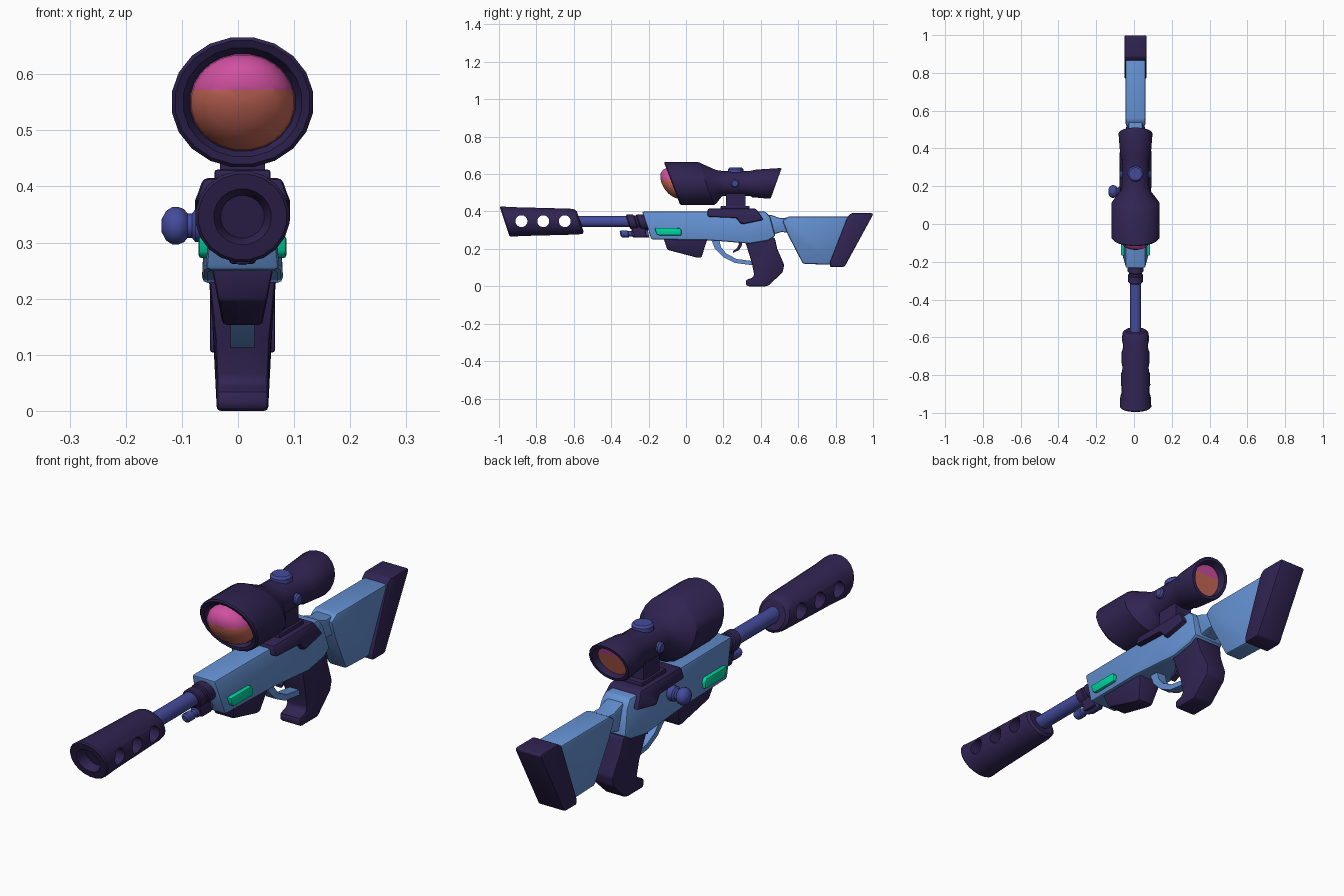
import bpy, bmesh, math
from mathutils import Matrix, Vector

if "Cube" in bpy.data.objects:
    bpy.data.objects.remove(bpy.data.objects["Cube"])

CX = 0.008  # centre line of the rifle; the bolt handle sits on the -x side


def mat(name, rgb):
    m = bpy.data.materials.new(name)
    lin = [((c / 255 + 0.055) / 1.055) ** 2.4 if c > 10 else c / 255 / 12.92 for c in rgb]
    m.diffuse_color = (*lin, 1)
    m.use_nodes = True
    m.node_tree.nodes["Principled BSDF"].inputs["Base Color"].default_value = m.diffuse_color
    return m


DARK = mat("dark purple", (48, 36, 82))
BLUE = mat("light blue", (100, 145, 210))
INDIGO = mat("indigo", (68, 75, 156))
GREEN = mat("green", (0, 212, 160))
PINK = mat("pink", (208, 80, 160))
ORANGE = mat("orange", (200, 104, 88))


def finish(name, bm, *mats, angle=32):
    bmesh.ops.recalc_face_normals(bm, faces=bm.faces)
    me = bpy.data.meshes.new(name)
    bm.to_mesh(me)
    bm.free()
    for m in mats:
        me.materials.append(m)
    for p in me.polygons:
        p.use_smooth = True
    me.set_sharp_from_angle(angle=math.radians(angle))
    ob = bpy.data.objects.new(name, me)
    bpy.context.collection.objects.link(ob)
    return ob


def lathe_bm(rings, zc, xs=1.0, n=20, shear=0.0):
    """Rings (y, radius[, shear]) around the y axis; shear slants each ring with height."""
    bm = bmesh.new()
    loops = []
    for r in rings:
        k = r[2] if len(r) > 2 else shear
        loop = []
        for i in range(n):
            a = 2 * math.pi * (i + 0.5) / n
            dz = r[1] * math.cos(a)
            loop.append(bm.verts.new((CX + r[1] * math.sin(a) * xs, r[0] + k * dz, zc + dz)))
        loops.append(loop)
    for a, b in zip(loops, loops[1:]):
        for i in range(n):
            bm.faces.new((a[i], a[(i + 1) % n], b[(i + 1) % n], b[i]))
    bm.faces.new(loops[0])
    bm.faces.new(loops[-1])
    return bm


def lathe(name, rings, zc, m, **kw):
    return finish(name, lathe_bm(rings, zc, **kw), m)


def prism(name, pts, width, m, bevel=0.0, x=CX):
    """Side profile (y, z) spread to a half width, which may be a function of y and z."""
    w = width if callable(width) else (lambda y, z: width)
    bm = bmesh.new()
    left, right = [[bm.verts.new((x + s * w(y, z), y, z)) for y, z in pts] for s in (-1, 1)]
    bm.faces.new(left)
    bm.faces.new(right)
    for i in range(len(pts)):
        j = (i + 1) % len(pts)
        bm.faces.new((left[i], left[j], right[j], right[i]))
    if bevel:
        bmesh.ops.recalc_face_normals(bm, faces=bm.faces)
        edges = [e for e in bm.edges if e.calc_face_angle(0) > 0.5]
        bmesh.ops.bevel(bm, geom=edges, offset=bevel, segments=2, profile=0.5,
                        affect='EDGES', clamp_overlap=True)
    return finish(name, bm, m)


def knob(name, stack, origin, axis, m, n=16):
    """Lathe of (height, radius) along any axis."""
    bm = lathe_bm(stack, 0, n=n)
    bmesh.ops.translate(bm, verts=bm.verts, vec=(-CX, 0, 0))
    rot = Vector((0, 1, 0)).rotation_difference(Vector(axis)).to_matrix().to_4x4()
    bm.transform(Matrix.Translation(origin) @ rot)
    return finish(name, bm, m)


def lens(name, rings, shear):
    """Lens cut at one height: pink above, orange below."""
    bm = lathe_bm(rings, 0.55, xs=1.08, n=24, shear=shear)
    bmesh.ops.bisect_plane(bm, geom=bm.verts[:] + bm.edges[:] + bm.faces[:],
                           plane_co=(0, 0, 0.572), plane_no=(0, 0, 1))
    for f in bm.faces:
        f.material_index = 0 if f.calc_center_median().z > 0.572 else 1
    finish(name, bm, PINK, ORANGE, angle=40)


# suppressor with three cross holes
sup = lathe("suppressor", [(-.925, .038), (-.96, .045), (-.97, .05), (-.97, .077), (-.964, .082),
                           (-.9, .078), (-.6, .07), (-.575, .066), (-.565, .055)],
            .346, DARK, xs=1.03, shear=-.33)
cutters = []
for y in (-.88, -.763, -.648):
    c = knob("hole_cutter", [(-.2, .032), (.2, .032)], (CX, y, .348), (1, 0, 0), DARK, n=20)
    c.hide_render = True
    mod = sup.modifiers.new("hole", 'BOOLEAN')
    mod.object, mod.operation, mod.solver = c, 'DIFFERENCE', 'EXACT'
    cutters.append(c)
dg = bpy.context.evaluated_depsgraph_get()
holed = bpy.data.meshes.new_from_object(sup.evaluated_get(dg))
sup.modifiers.clear()
sup.data = holed
holed.set_sharp_from_angle(angle=math.radians(32))
for c in cutters:
    bpy.data.objects.remove(c)

# barrel, collar and the small rod below
lathe("barrel", [(-.6, .03), (-.2, .03)], .346, INDIGO, n=16)
lathe("barrel_collar", [(-.31, .034), (-.305, .04), (-.27, .04), (-.266, .036), (-.255, .036),
                        (-.25, .042), (-.2, .042)], .343, DARK, shear=-.33)
lathe("lower_rod", [(-.352, .012), (-.345, .019), (-.31, .019), (-.306, .015), (-.29, .015),
                    (-.286, .021), (-.2, .021)], .28, INDIGO, n=12, shear=-.2)
prism("rod_clamp", [(-.295, .32), (-.22, .32), (-.21, .262), (-.275, .262)], .024, DARK, .006)

# receiver, narrower at the top and the nose
def receiver_width(y, z):
    return .072 - .1 * max(0, z - .26) - (.006 if y < -.15 else 0)
prism("receiver", [(-.235, .4), (.425, .4), (.45, .37), (.478, .268), (.44, .245), (.34, .228),
                   (.2, .24), (.1, .247), (-.185, .25)], receiver_width, BLUE, .01)

# green side plates
for side, s in (("right", 1), ("left", -1)):
    prism("glow_plate_" + side, [(-.168, .312), (-.035, .312), (-.024, .3), (-.024, .272),
                                 (-.145, .272), (-.158, .28)], .012, GREEN, .005, x=CX + s * .066)

# magazine, trigger, guard and grip
prism("magazine", [(-.12, .255), (.115, .255), (.082, .153), (.06, .153), (-.1, .195)],
      lambda y, z: .035 + .2 * max(0, z - .155), DARK, .007)
prism("trigger_guard", [(.135, .25), (.155, .2), (.2, .155), (.26, .125), (.36, .112), (.36, .134),
                        (.27, .146), (.215, .175), (.187, .21), (.178, .25)], .021, BLUE)
prism("trigger", [(.275, .25), (.302, .25), (.3, .22), (.282, .192), (.25, .178), (.25, .188),
                  (.272, .203), (.283, .225)], .012, DARK)
prism("grip", [(.31, .26), (.45, .265), (.475, .258), (.488, .2), (.525, .115), (.517, .075),
               (.44, .003), (.425, 0), (.33, 0), (.32, .01), (.322, .035), (.355, .045),
               (.365, .06), (.352, .125)],
      lambda y, z: .046 + .1 * max(0, z - .1), DARK, .012)

# stock with its neck and butt pad
prism("stock_neck", [(.42, .385), (.46, .38), (.5, .365), (.57, .368), (.57, .285), (.51, .29),
                     (.46, .275), (.42, .3)], .038, BLUE, .008)
prism("stock", [(.515, .352), (.55, .374), (.88, .374), (.78, .115), (.625, .12), (.545, .275)],
      lambda y, z: .04 + .05 * (z - .115), BLUE, .01)
prism("butt_pad", [(.865, .375), (.885, .391), (.995, .391), (1.0, .383), (.85, .108),
                   (.84, .104), (.77, .104), (.77, .13)], .058, DARK, .011)

# scope mount
prism("mount_plate", [(.115, .415), (.375, .415), (.415, .355), (.295, .33), (.27, .365),
                      (.115, .372)], lambda y, z: .085 if z < .4 else .07, DARK, .009)
prism("mount_foot", [(.185, .41), (.185, .43), (.34, .43), (.34, .41)], .05, DARK, .005)
prism("mount_neck", [(.215, .42), (.215, .5), (.318, .5), (.318, .42)], .04, DARK)

# scope body: slanted front bell, straight tube, opposite slant at the eyepiece
F, R = -.38, .36
lathe("scope_body", [(-.05, .088, F), (-.072, .098, F), (-.075, .111, F), (-.069, .117, F),
                     (.107, .117, F), (.122, .108, F), (.176, .072, -.2), (.2, .067, 0),
                     (.34, .067, 0), (.365, .075, .15), (.475, .083, R), (.482, .08, R),
                     (.482, .068, R), (.45, .062, R)], .55, DARK, xs=1.09)
lens("front_lens", [(-.045, .087), (-.07, .085), (-.095, .074), (-.114, .056), (-.126, .03),
                    (-.13, .004)], F)
lens("rear_lens", [(.448, .061), (.455, .061)], R)

# adjustment turrets on the top and both sides
knob("top_turret", [(0, .03), (.05, .03), (.052, .042), (.07, .042), (.078, .034)],
     (CX, .265, .556), (0, 0, 1), INDIGO)
for side, s in (("right", 1), ("left", -1)):
    knob("side_turret_" + side, [(0, .022), (.078, .022), (.085, .016)],
         (CX, .262, .55), (s, 0, 0), INDIGO)

# bolt handle on the left
knob("bolt_handle", [(.04, .03), (.084, .03), (.09, .022), (.098, .022), (.104, .03),
                     (.114, .034), (.125, .034), (.136, .027), (.144, .012)],
     (CX, .172, .33), (-1, 0, 0), INDIGO)
